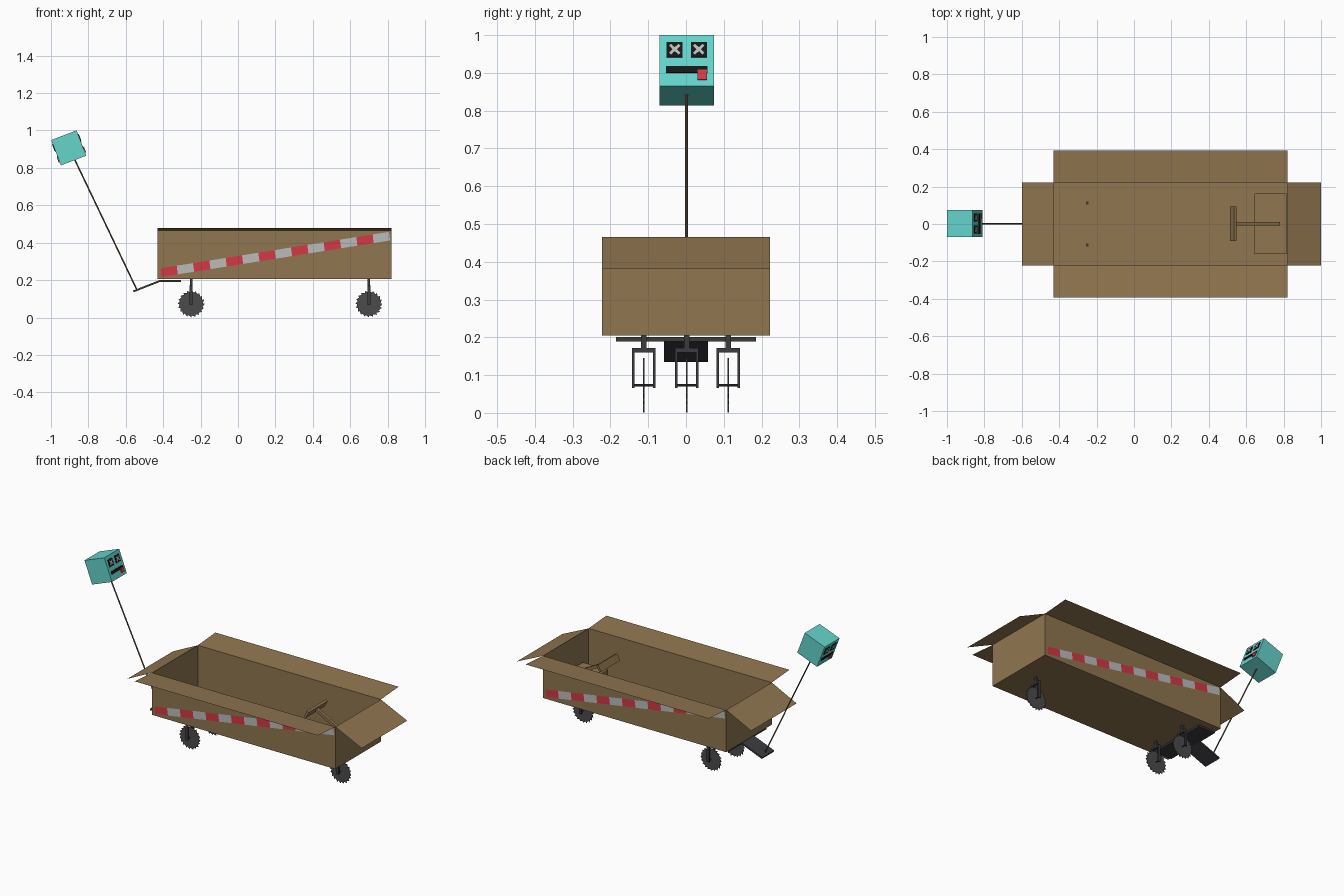
import bpy, bmesh
from math import cos, sin, pi, radians, atan2, hypot
from mathutils import Matrix, Vector

if "Cube" in bpy.data.objects:
    bpy.data.objects.remove(bpy.data.objects["Cube"])


def material(name, r, g, b):
    m = bpy.data.materials.new(name)
    m.diffuse_color = (r, g, b, 1)
    m.use_nodes = True
    m.node_tree.nodes["Principled BSDF"].inputs["Base Color"].default_value = m.diffuse_color
    return m


CARD = material("cardboard", 0.28, 0.18, 0.08)
DARK = material("dark_metal", 0.045, 0.045, 0.05)
STEEL = material("saw_steel", 0.07, 0.07, 0.07)
TEAL = material("teal", 0.13, 0.66, 0.60)
RED = material("red", 0.65, 0.04, 0.06)
PALE = material("pale_grey", 0.5, 0.5, 0.5)
BLACK = material("black", 0.008, 0.008, 0.008)
WOOD = material("pole_wood", 0.16, 0.11, 0.06)


def make(name, verts, faces, mat):
    me = bpy.data.meshes.new(name)
    me.from_pydata(verts, [], faces)
    me.materials.append(mat)
    ob = bpy.data.objects.new(name, me)
    bpy.context.collection.objects.link(ob)
    return ob


def block(name, center, size, mat, frame=Matrix.Identity(4)):
    bm = bmesh.new()
    bmesh.ops.create_cube(bm, size=1, matrix=frame @ Matrix.Translation(center) @ Matrix.Diagonal((*size, 1)))
    me = bpy.data.meshes.new(name)
    bm.to_mesh(me)
    bm.free()
    me.materials.append(mat)
    ob = bpy.data.objects.new(name, me)
    bpy.context.collection.objects.link(ob)
    return ob


def rod(name, a, b, r, mat, sides=8):
    a, b = Vector(a), Vector(b)
    d = b - a
    bpy.ops.mesh.primitive_cylinder_add(vertices=sides, radius=r, depth=d.length, location=(a + b) / 2,
                                        rotation=d.to_track_quat('Z', 'Y').to_euler())
    ob = bpy.context.object
    ob.name = name
    ob.data.materials.append(mat)
    return ob


# open carton: floor and four walls
X0, X1, Y, Z0, Z1 = -0.43, 0.82, 0.222, 0.205, 0.465
ring = [(X0, -Y), (X1, -Y), (X1, Y), (X0, Y)]
make("carton", [(x, y, z) for z in (Z0, Z1) for x, y in ring],
     [(3, 2, 1, 0)] + [(i, (i + 1) % 4, (i + 1) % 4 + 4, i + 4) for i in range(4)], CARD)

# fold-out flaps
for s, n in ((-1, "front"), (1, "back")):
    make("flap_" + n, [(X0, s * Y, Z1), (X1, s * Y, Z1), (X1, s * 0.394, 0.478), (X0, s * 0.394, 0.478)],
         [(0, 1, 2, 3)], CARD)
for xa, xb, n in ((X0, -0.6, "left"), (X1, 1.0, "right")):
    make("flap_" + n, [(xa, -Y, Z1), (xa, Y, Z1), (xb, Y, 0.382), (xb, -Y, 0.382)], [(0, 1, 2, 3)], CARD)

# striped tape, rising along each long side
N = 14
for s, n in ((-1, "front"), (1, "back")):
    for i in range(N):
        pts = []
        for t, dz in ((i / N, -1), ((i + 1) / N, -1), ((i + 1) / N, 1), (i / N, 1)):
            x = -0.412 + 1.222 * t - dz * 0.003
            z = 0.24 + 0.195 * t + dz * 0.023
            pts.append((x if s < 0 else X0 + X1 - x, s * (Y + 0.002), z))
        make(f"tape_{n}_{i}", pts, [(0, 1, 2, 3)], PALE if i % 2 else RED)

# control box with T-shaped steering handle
block("control_box", (0.73, 0.002, 0.243), (0.17, 0.324, 0.075), CARD)
tilt = Matrix.Translation((0.53, 0.002, 0.415)) @ Matrix.Rotation(radians(28), 4, 'Y')
block("handle_stem", (0.14, 0, 0), (0.28, 0.018, 0.018), CARD, tilt)
block("handle_bar", (0, 0, 0), (0.014, 0.185, 0.045), CARD, tilt)


# saw-blade wheels in forks
def wheel(name, x, y):
    teeth, zc, h = 20, 0.073, 0.0015
    prof = []
    for i in range(teeth):
        for r, o in ((0.072, 0), (0.062, 0.15)):
            a = 2 * pi * (i + o) / teeth
            prof.append((x + r * cos(a), zc + r * sin(a)))
    k = len(prof)
    verts = [(px, y + d, pz) for d in (-h, h) for px, pz in prof]
    faces = [tuple(range(k)), tuple(reversed(range(k, 2 * k)))]
    faces += [(i, i + k, (i + 1) % k + k, (i + 1) % k) for i in range(k)]
    make(name + "_blade", verts, faces, STEEL)
    for s in (-1, 1):
        block(name + "_fork_leg", (x, y + s * 0.028, 0.118), (0.016, 0.007, 0.104), DARK)
    block(name + "_fork_top", (x, y, 0.166), (0.016, 0.063, 0.012), DARK)
    block(name + "_stem", (x, y, 0.187), (0.014, 0.014, 0.04), DARK)
    rod(name + "_axle", (x, y - 0.03, zc), (x, y + 0.03, zc), 0.003, DARK)


wheel("front_wheel", 0.70, 0.002)
wheel("rear_wheel_a", -0.25, -0.112)
wheel("rear_wheel_b", -0.25, 0.112)

# cross board and bent hitch plate
block("cross_board", (-0.363, 0, 0.195), (0.115, 0.37, 0.011), DARK)
dx, dz = 0.14, 0.055
hitch = Matrix.Translation((-0.49, 0, 0.167)) @ Matrix.Rotation(-atan2(dz, dx), 4, 'Y')
block("hitch_plate", (0, 0, 0), (hypot(dx, dz), 0.116, 0.01), DARK, hitch)

# pole with cube head
rod("pole", (-0.54, 0.001, 0.147), (-0.872, 0.001, 0.842), 0.004, WOOD)
S = 0.145
head = Matrix.Translation((-0.905, 0.002, 0.907)) @ Matrix.Rotation(radians(-21), 4, 'Y')
block("head", (0, 0, 0), (S, S, S), TEAL, head)

# the same face on both sides of the head
for turn, n in ((0, "inner"), (pi, "outer")):
    f = head @ Matrix.Rotation(turn, 4, 'Z') @ Matrix.Translation((S / 2, 0, 0))
    for e in (-0.032, 0.032):
        block(f"eye_{n}", (0.001, e, 0.03), (0.004, 0.042, 0.043), BLACK, f)
        for a in (45, -45):
            cross = f @ Matrix.Translation((0.003, e, 0.03)) @ Matrix.Rotation(radians(a), 4, 'X')
            block(f"eye_cross_{n}", (0, 0, 0), (0.003, 0.036, 0.008), PALE, cross)
    block(f"mouth_{n}", (0.001, 0, -0.026), (0.004, 0.11, 0.018), BLACK, f)
    block(f"tongue_{n}", (0.003, 0.041, -0.042), (0.005, 0.026, 0.027), RED, f)
